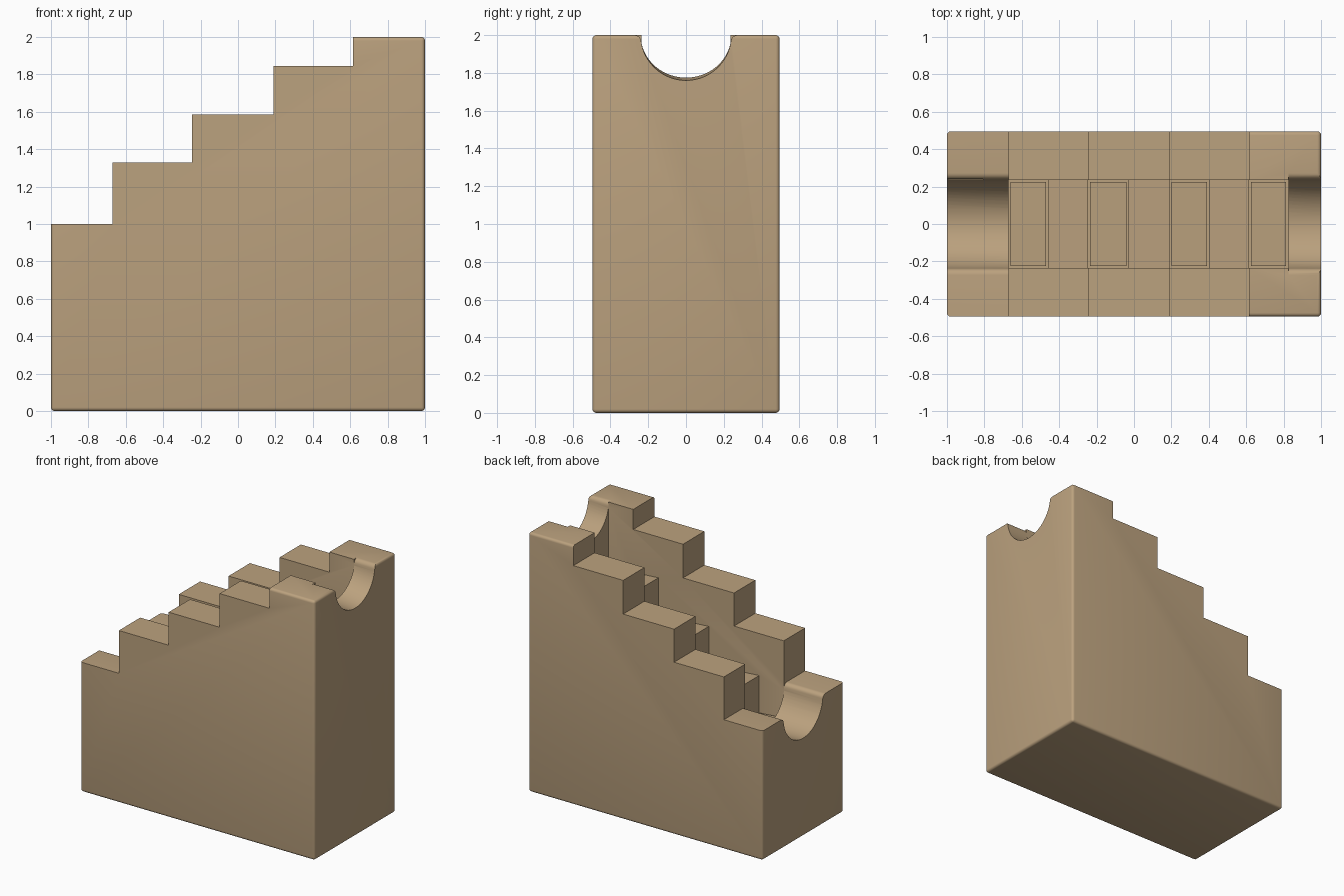
import bpy, bmesh, math

if "Cube" in bpy.data.objects:
    bpy.data.objects.remove(bpy.data.objects["Cube"])

tan = bpy.data.materials.new("warm_tan")
tan.diffuse_color = (0.50, 0.36, 0.21, 1)
tan.use_nodes = True
tan.node_tree.nodes["Principled BSDF"].inputs["Base Color"].default_value = tan.diffuse_color

HALF_SLOT = 0.235
GAP = 0.011
SLOPE = 0.015


def finish(name, bm):
    bmesh.ops.recalc_face_normals(bm, faces=bm.faces)
    mesh = bpy.data.meshes.new(name)
    bm.to_mesh(mesh)
    bm.free()
    mesh.materials.append(tan)
    ob = bpy.data.objects.new(name, mesh)
    bpy.context.collection.objects.link(ob)
    return ob


def loft(name, first, second):
    """Closed solid between two matching outlines of 3D points."""
    bm = bmesh.new()
    a = [bm.verts.new(p) for p in first]
    b = [bm.verts.new(p) for p in second]
    n = len(a)
    bm.faces.new(a)
    bm.faces.new(b[::-1])
    for i in range(n):
        j = (i + 1) % n
        bm.faces.new((a[i], b[i], b[j], a[j]))
    return finish(name, bm)


def extrude_y(name, outline, half):
    return loft(name, [(x, -half, z) for x, z in outline],
                [(x, half, z) for x, z in outline])


def trough_section(x, top, depth):
    """Half-round channel with rounded lips."""
    r, f = 0.24, 0.035
    yc = math.sqrt((r + f) ** 2 - f ** 2)
    tilt = math.asin(f / (r + f))
    half = []
    for i in range(7):                     # rounded lip
        a = math.pi / 2 + (math.pi / 2 - tilt) * i / 6
        half.append((yc + f * math.cos(a), top - f + f * math.sin(a)))
    # join the lip to the channel and go down to the middle
    half[-1] = (r * math.cos(tilt), top - depth * math.sin(tilt))
    for i in range(1, 17):
        a = tilt + (math.pi / 2 - tilt) * i / 16
        half.append((r * math.cos(a), top - depth * math.sin(a)))
    half.insert(0, (yc, top + 0.1))
    pts = half + [(-y, z) for y, z in half[-2::-1]]
    return [(x, y, z) for y, z in pts]


# rounded outer block
bm = bmesh.new()
bmesh.ops.create_cube(bm, size=1)
for v in bm.verts:
    v.co = (v.co.x * 2, v.co.y * 0.99, v.co.z * 2 + 1)
bmesh.ops.bevel(bm, geom=bm.edges[:], offset=0.02, segments=4, profile=0.5,
                affect='EDGES')
body = finish("stair_block", bm)

# outer staircase cut
steps = [(-0.67, 1.0), (-0.245, 1.33), (0.19, 1.585), (0.615, 1.845)]
outline = [(-1.2, 2.2), (-1.2, 1.0)]
for i, (x, z) in enumerate(steps):
    outline.append((x, z))
    outline.append((x, steps[i + 1][1] if i < 3 else 2.2))
cutters = [extrude_y("stair_cutter", outline, 0.8)]

# central slot with four lifter wells and three fixed ledges
wells = [(-0.67, -0.46), (-0.245, -0.03), (0.19, 0.40), (0.615, 0.825)]
ledges = [1.006, 1.27, 1.53]
outline = [(-0.672, 2.3)]
for i, (x0, x1) in enumerate(wells):
    floor = 0.4 + 0.26 * i
    left = -0.672 if i == 0 else x0
    right = 0.827 if i == 3 else x1
    outline += [(left, floor), (right, floor)]
    if i < 3:
        outline += [(x1, ledges[i]), (wells[i + 1][0], ledges[i] - SLOPE)]
outline.append((0.827, 2.3))
cutters.append(extrude_y("slot_cutter", outline, HALF_SLOT))

# entry and exit troughs
cutters.append(loft("entry_cutter", trough_section(-1.06, 1.0, 0.24),
                    trough_section(-0.67, 1.0, 0.255)))
cutters.append(loft("exit_cutter", trough_section(0.825, 2.0, 0.225),
                    trough_section(1.06, 2.0, 0.245)))

for cutter in cutters:
    cutter.hide_render = True
    mod = body.modifiers.new(cutter.name, 'BOOLEAN')
    mod.operation = 'DIFFERENCE'
    mod.solver = 'EXACT'
    mod.object = cutter
graph = bpy.context.evaluated_depsgraph_get()
cut_mesh = bpy.data.meshes.new_from_object(body.evaluated_get(graph))
body.modifiers.clear()
body.data = cut_mesh
body.data.name = "stair_block"
for cutter in cutters:
    bpy.data.objects.remove(cutter)

# lifter blocks standing in the wells, with sloping tops
tops = [0.74, 0.985, 1.25, 1.51]
for i, (x0, x1) in enumerate(wells):
    a, b = x0 + GAP, x1 - GAP
    low = 0.4 + 0.26 * i
    extrude_y(f"lifter_{i + 1}",
              [(a, low), (b, low), (b, tops[i] - SLOPE), (a, tops[i])],
              HALF_SLOT - GAP)

# smooth rounded edges, keep corners sharp
bpy.ops.object.select_all(action='DESELECT')
body.select_set(True)
bpy.context.view_layer.objects.active = body
bpy.ops.object.shade_smooth_by_angle(angle=math.radians(30))
